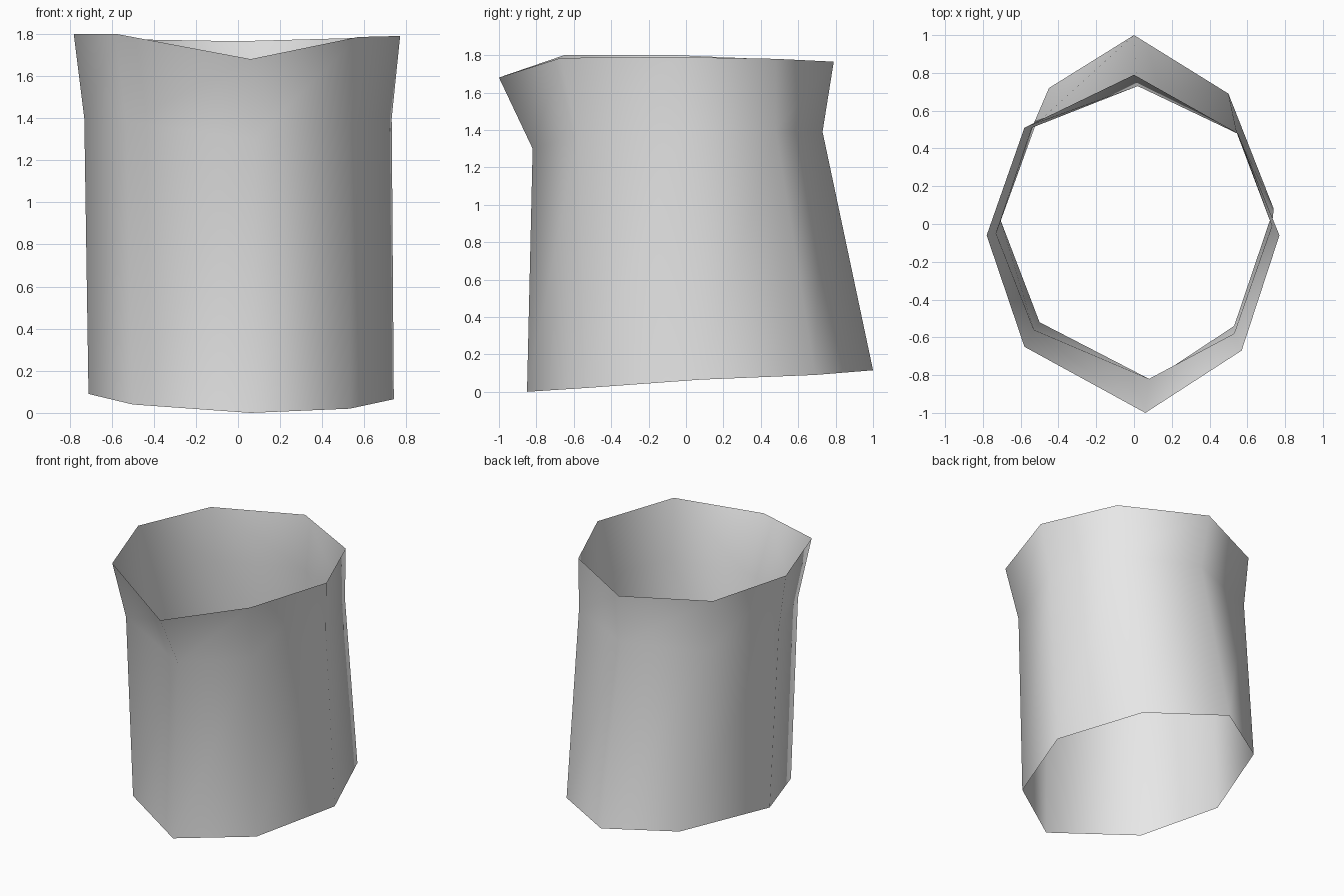
import bpy, bmesh

# Three eight-sided rings, counter-clockwise from the front point
bottom = [(0.06, -0.85, 0.0), (0.53, -0.54, 0.02), (0.74, 0.08, 0.065), (0.50, 0.69, 0.09),
          (0.0, 1.0, 0.115), (-0.45, 0.72, 0.105), (-0.71, 0.03, 0.09), (-0.50, -0.52, 0.04)]
waist = [(0.08, -0.82, 1.30), (0.53, -0.58, 1.37), (0.73, -0.01, 1.40), (0.545, 0.48, 1.40),
         (0.02, 0.73, 1.39), (-0.54, 0.51, 1.39), (-0.73, -0.05, 1.40), (-0.53, -0.56, 1.38)]
rim = [(0.06, -1.0, 1.68), (0.57, -0.67, 1.785), (0.77, -0.06, 1.79), (0.55, 0.48, 1.78),
       (0.0, 0.79, 1.765), (-0.58, 0.51, 1.775), (-0.78, -0.06, 1.80), (-0.58, -0.65, 1.80)]

# Open sleeve: bridge neighbouring rings, both ends left open
bm = bmesh.new()
rings = [[bm.verts.new(p) for p in ring] for ring in (bottom, waist, rim)]
for low, high in zip(rings, rings[1:]):
    for i in range(8):
        j = (i + 1) % 8
        face = bm.faces.new((low[i], low[j], high[j], high[i]))
        face.smooth = True
mesh = bpy.data.meshes.new("sleeve")
bm.to_mesh(mesh)
bm.free()

# Plain light grey
grey = bpy.data.materials.new("light grey")
grey.diffuse_color = (0.8, 0.8, 0.8, 1)
mesh.materials.append(grey)
sleeve = bpy.data.objects.new("sleeve", mesh)
bpy.context.collection.objects.link(sleeve)
